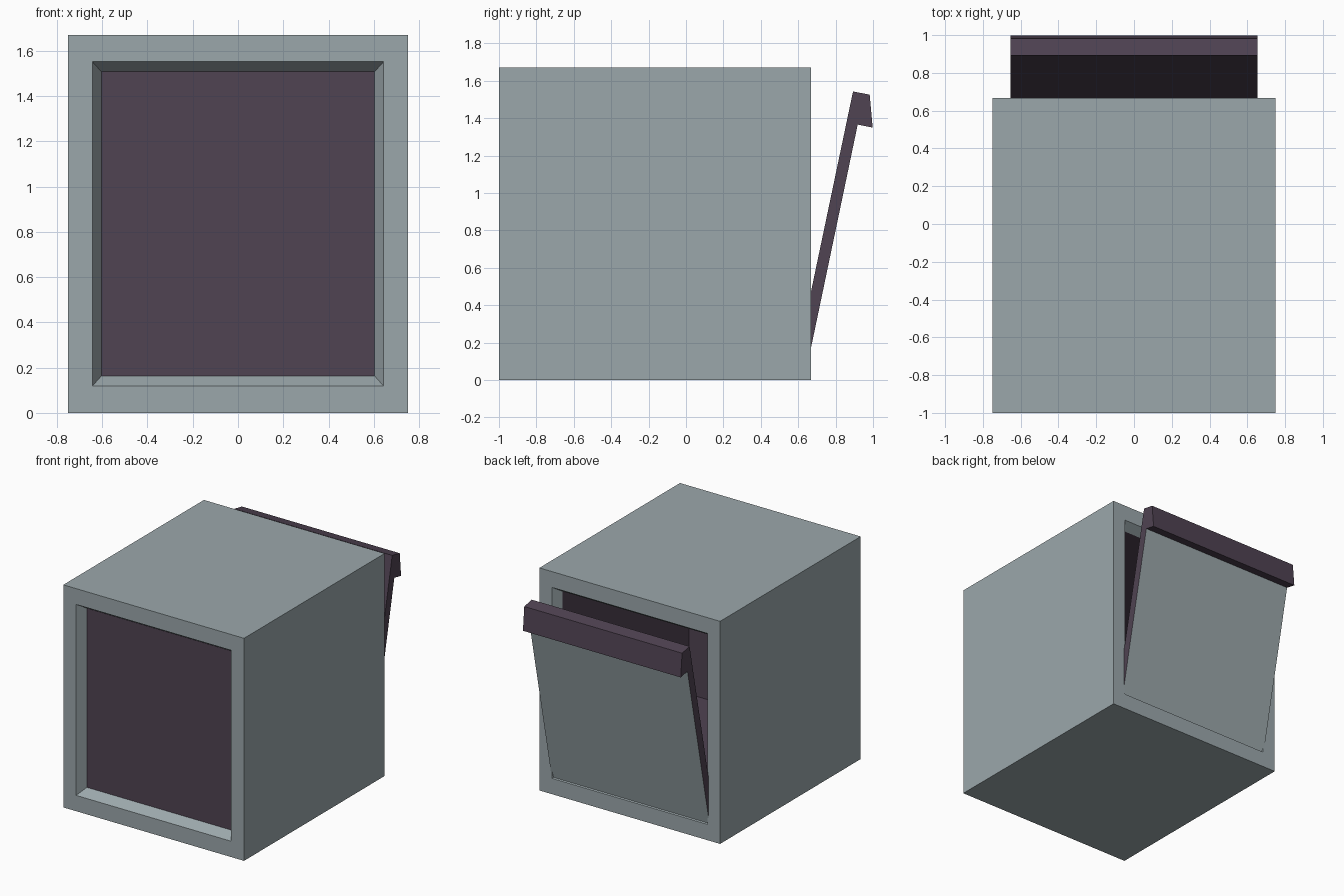
import bpy, bmesh

if "Cube" in bpy.data.objects:
    bpy.data.objects.remove(bpy.data.objects["Cube"])


def material(name, rgb):
    m = bpy.data.materials.new(name)
    m.diffuse_color = (*rgb, 1)
    m.use_nodes = True
    m.node_tree.nodes["Principled BSDF"].inputs["Base Color"].default_value = m.diffuse_color
    return m


GREY = material("blue_grey", (0.33, 0.39, 0.41))
PURPLE = material("dark_purple", (0.08, 0.056, 0.085))


def loft(name, rings, purple_rule):
    """Join rings of points, cap both ends, colour faces by a rule."""
    bm = bmesh.new()
    loops = [[bm.verts.new(p) for p in ring] for ring in rings]
    n = len(loops[0])
    for a, b in zip(loops, loops[1:]):
        for i in range(n):
            j = (i + 1) % n
            bm.faces.new((a[i], a[j], b[j], b[i]))
    bm.faces.new(loops[0][::-1])
    bm.faces.new(loops[-1])
    bmesh.ops.recalc_face_normals(bm, faces=bm.faces)
    for f in bm.faces:
        f.material_index = int(purple_rule(f))
    me = bpy.data.meshes.new(name)
    bm.to_mesh(me)
    bm.free()
    me.materials.append(GREY)
    me.materials.append(PURPLE)
    ob = bpy.data.objects.new(name, me)
    bpy.context.collection.objects.link(ob)
    return ob


# Box: square rings from the recessed front panel, round the outside,
# over the back rim and into the hollow interior
W, H = 0.75, 0.835


def square(y, s):
    return [(sx * W * s, y, H + sz * H * s)
            for sx, sz in ((-1, -1), (1, -1), (1, 1), (-1, 1))]


sections = [(-0.93, 0.805), (-1, 0.858), (-1, 1), (0.667, 1),
            (0.667, 0.858), (0.60, 0.805), (-0.90, 0.805)]


def is_inner(face):
    # front panel and interior: every corner lies on the smallest ring size
    return all(abs(v.co.x) < W * 0.81 for v in face.verts)


loft("box", [square(y, s) for y, s in sections], is_inner)

# Tilted back door with a handle lip, extruded from its side profile
profile = [(0.59, 0.10), (0.65, 0.085), (0.918, 1.366),
           (0.998, 1.35), (0.982, 1.526), (0.893, 1.543)]


def not_outer_panel(face):
    # only the large outside face of the door is grey
    return not (face.normal.y > 0.9 and face.calc_center_median().z < 1)


loft("back_door", [[(x, y, z) for y, z in profile] for x in (-0.655, 0.655)],
     not_outer_panel)
